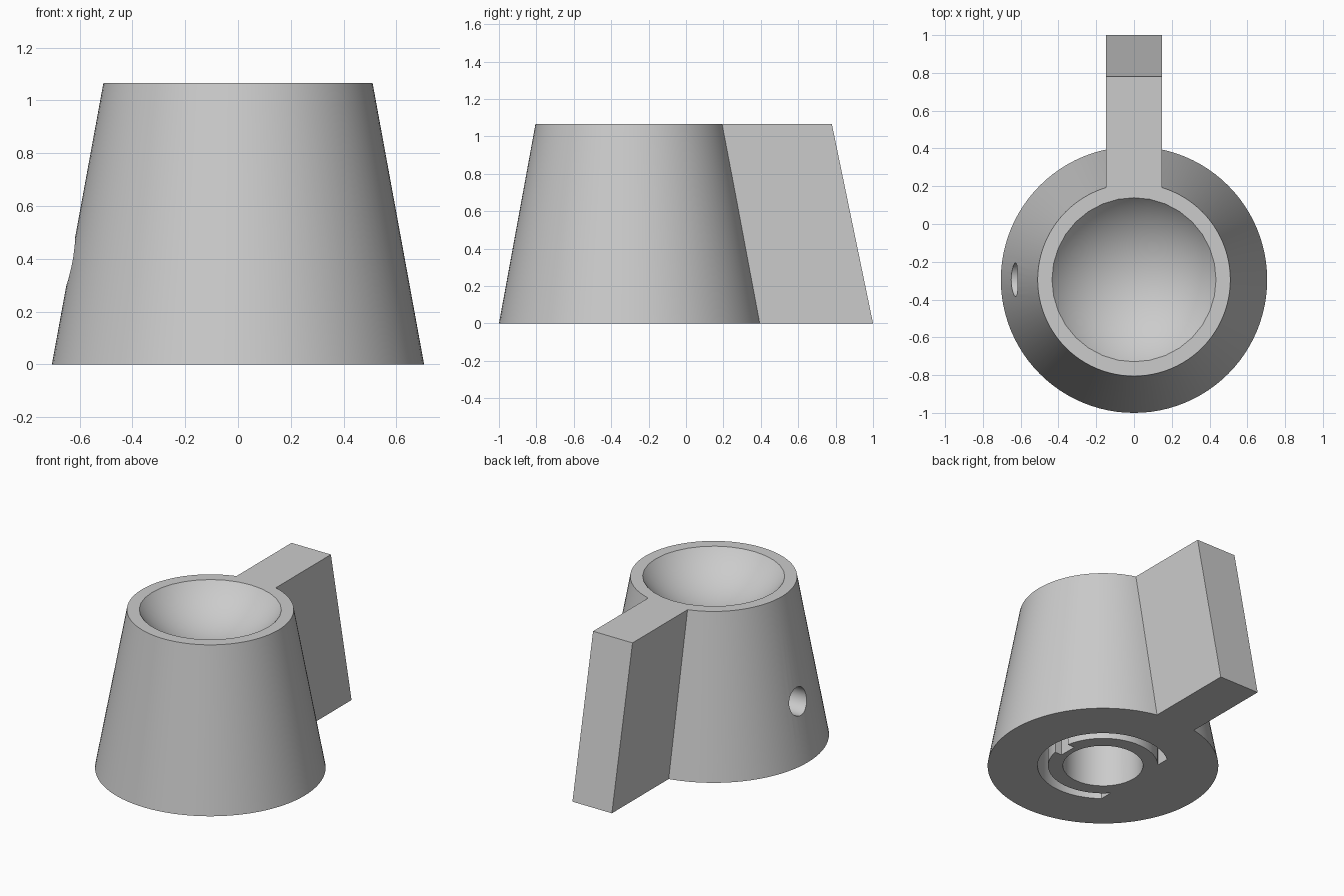
import bpy, bmesh, math
from mathutils import Matrix, Vector

cube = bpy.data.objects.get("Cube")
if cube:
    bpy.data.objects.remove(cube, do_unlink=True)

HEIGHT = 1.065
CENTRE_Y = -0.295

grey = bpy.data.materials.new("plain_grey")
grey.use_nodes = True
colour = (0.6, 0.6, 0.6, 1)
grey.diffuse_color = colour
grey.node_tree.nodes["Principled BSDF"].inputs["Base Color"].default_value = colour


def finish(name, bm):
    bmesh.ops.recalc_face_normals(bm, faces=bm.faces)
    mesh = bpy.data.meshes.new(name)
    bm.to_mesh(mesh)
    bm.free()
    mesh.materials.append(grey)
    obj = bpy.data.objects.new(name, mesh)
    bpy.context.collection.objects.link(obj)
    return obj


def cone(name, r1, r2, depth, matrix, sides=64):
    bm = bmesh.new()
    bmesh.ops.create_cone(bm, cap_ends=True, segments=sides, radius1=r1,
                          radius2=r2, depth=depth, matrix=matrix)
    return finish(name, bm)


def prism(name, points, direction):
    bm = bmesh.new()
    face = bm.faces.new([bm.verts.new(p) for p in points])
    new = bmesh.ops.extrude_face_region(bm, geom=[face], use_keep_orig=True)["geom"]
    bmesh.ops.translate(bm, vec=direction,
                        verts=[v for v in new if isinstance(v, bmesh.types.BMVert)])
    return finish(name, bm)


def at(x, z):
    return Matrix.Translation((x, CENTRE_Y, z))


def arc(radius, start, end, steps=48):
    return [(radius * math.cos(a), CENTRE_Y + radius * math.sin(a), -0.1)
            for a in (start + (end - start) * i / steps for i in range(steps + 1))]


# Tapered body and pointer fin
body = cone("knob_body", 0.705, 0.51, HEIGHT, at(0, HEIGHT / 2), 96)
fin = prism("pointer_fin", [(-0.147, -0.1, 0), (-0.147, 1, 0),
                            (-0.147, 0.78, HEIGHT), (-0.147, -0.1, HEIGHT)],
            Vector((0.294, 0, 0)))

# Rounded dish in the top
bm = bmesh.new()
bmesh.ops.create_uvsphere(bm, u_segments=32, v_segments=32, radius=0.555,
                          matrix=at(0, HEIGHT + 0.345))
dish = finish("dish_cutter", bm)

# Shaft bore and side screw hole
bore = cone("bore_cutter", 0.245, 0.245, 0.8, at(0, 0.3), 48)
screw = cone("screw_hole_cutter", 0.09, 0.09, 0.7,
             at(-0.5, 0.39) @ Matrix.Rotation(math.pi / 2, 4, "Y"), 32)

# Underside groove, open except beside the screw hole
outer, inner, stop = 0.4, 0.336, -0.25
a, b = math.acos(stop / outer), math.acos(stop / inner)
groove = prism("groove_cutter", arc(outer, -a, a) + arc(inner, b, -b),
               Vector((0, 0, 0.7)))

# Small notch in the boss, opposite the screw hole
bm = bmesh.new()
bmesh.ops.create_cube(bm, size=1, matrix=at(0.325, 0.25)
                      @ Matrix.Diagonal((0.09, 0.12, 0.7, 1)))
notch = finish("notch_cutter", bm)

# Combine all parts into one solid
for tool, operation in ((fin, "UNION"), (dish, "DIFFERENCE"), (bore, "DIFFERENCE"),
                        (screw, "DIFFERENCE"), (groove, "DIFFERENCE"),
                        (notch, "DIFFERENCE")):
    mod = body.modifiers.new(tool.name, "BOOLEAN")
    mod.operation = operation
    mod.solver = "EXACT"
    mod.object = tool

bpy.context.view_layer.update()
solid = bpy.data.meshes.new_from_object(
    body.evaluated_get(bpy.context.evaluated_depsgraph_get()))
body.modifiers.clear()
body.data = solid
for tool in (fin, dish, bore, screw, groove, notch):
    bpy.data.objects.remove(tool, do_unlink=True)

# Smooth round walls with crisp edges
for obj in bpy.context.selected_objects:
    obj.select_set(False)
body.select_set(True)
bpy.context.view_layer.objects.active = body
bpy.ops.object.shade_smooth_by_angle(angle=math.radians(30))
